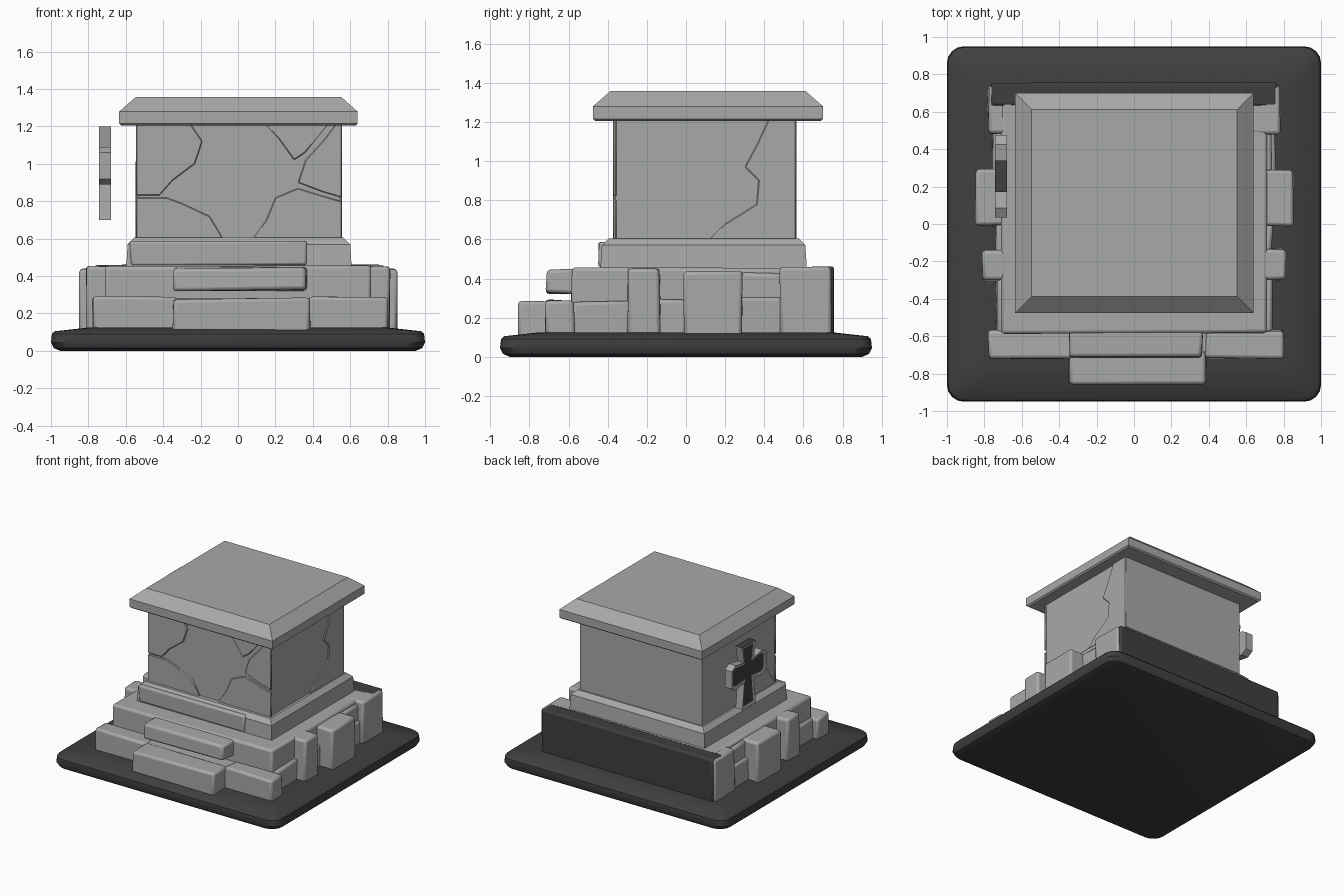
import bpy, bmesh, math, random
from mathutils import Vector

random.seed(4)
if "Cube" in bpy.data.objects:
    bpy.data.objects.remove(bpy.data.objects["Cube"])


def material(name, rgb):
    m = bpy.data.materials.new(name)
    m.use_nodes = True
    m.diffuse_color = (*rgb, 1)
    m.node_tree.nodes["Principled BSDF"].inputs["Base Color"].default_value = (*rgb, 1)
    return m


STONE = material("pale grey stone", (0.39, 0.40, 0.39))
DARK = material("charcoal stone", (0.05, 0.05, 0.05))


def finish(name, bm, mats, bevel=0, segments=2):
    bmesh.ops.recalc_face_normals(bm, faces=bm.faces)
    mesh = bpy.data.meshes.new(name)
    bm.to_mesh(mesh)
    bm.free()
    obj = bpy.data.objects.new(name, mesh)
    bpy.context.collection.objects.link(obj)
    for m in mats:
        mesh.materials.append(m)
    if bevel:
        mod = obj.modifiers.new("worn edges", "BEVEL")
        mod.width, mod.segments = bevel, segments
    bpy.ops.object.select_all(action="DESELECT")
    obj.select_set(True)
    bpy.context.view_layer.objects.active = obj
    bpy.ops.object.shade_smooth_by_angle(angle=math.radians(35))
    return obj


def tapered(name, x, y, levels, mats=(STONE,), bevel=0, jitter=0.0):
    """Stack of rectangles; each level is (inset, height)."""
    bm = bmesh.new()
    rings = []
    for inset, z in levels:
        corners = [(x[0] + inset, y[0] + inset), (x[1] - inset, y[0] + inset),
                   (x[1] - inset, y[1] - inset), (x[0] + inset, y[1] - inset)]
        rings.append([bm.verts.new([c + random.uniform(-jitter, jitter) for c in (*p, z)])
                      for p in corners])
    for low, high in zip(rings, rings[1:]):
        for i in range(4):
            j = (i + 1) % 4
            bm.faces.new((low[i], low[j], high[j], high[i]))
    bm.faces.new(rings[0])
    bm.faces.new(rings[-1])
    return finish(name, bm, mats, bevel)


def block(name, x, y, z, bevel=0.018, jitter=0.006, mats=(STONE,)):
    return tapered(name, x, y, [(0, z[0]), (0, z[1])], mats, bevel, jitter)


def patch(name, points, to_3d, depth):
    """Thin broken facing slab on a wall."""
    bm = bmesh.new()
    face = bm.faces.new([bm.verts.new(to_3d(u, v)) for u, v in points])
    out = bmesh.ops.extrude_face_region(bm, geom=[face])
    bmesh.ops.translate(bm, vec=Vector(depth),
                        verts=[v for v in out["geom"] if isinstance(v, bmesh.types.BMVert)])
    return finish(name, bm, (STONE,), 0.005, 1)


# Ground slab with rounded corners and a slightly domed top
bm = bmesh.new()
rings = []
for inset, z in [(0.05, 0), (0.015, 0.015), (0, 0.045), (0.005, 0.09), (0.02, 0.105), (0.2, 0.125)]:
    ring = []
    for cx, cy, start in [(1, 1, 0), (-1, 1, 90), (-1, -1, 180), (1, -1, 270)]:
        for k in range(5):
            a = math.radians(start + k * 22.5)
            r = 0.09
            ring.append(bm.verts.new((cx * (1 - r - inset) + r * math.cos(a),
                                      cy * (0.95 - r - inset) + r * math.sin(a), z)))
    rings.append(ring)
for low, high in zip(rings, rings[1:]):
    n = len(low)
    for i in range(n):
        bm.faces.new((low[i], low[(i + 1) % n], high[(i + 1) % n], high[i]))
bm.faces.new(rings[0])
bm.faces.new(rings[-1])
finish("ground_slab", bm, (DARK,))

# Plinth core and its front tiers
block("plinth_core", (-0.71, 0.71), (-0.585, 0.66), (0.1, 0.455), jitter=0.003)
block("lower_tier_left", (-0.78, -0.33), (-0.72, -0.57), (0.1, 0.29))
block("lower_tier_middle", (-0.35, 0.40), (-0.70, -0.5), (0.1, 0.28))
block("lower_tier_right", (0.38, 0.80), (-0.72, -0.57), (0.1, 0.29))
block("lower_step", (-0.345, 0.385), (-0.855, -0.68), (0.1, 0.28))
block("upper_step", (-0.345, 0.365), (-0.715, -0.55), (0.325, 0.445))

# Side stones, repeated on both sides: name, reach, y span, top
side_stones = [
    ("side_stone_low_front", 0.735, (-0.585, -0.29), 0.285),
    ("side_post_front", 0.81, (-0.30, -0.135), 0.45),
    ("side_stone_low_middle", 0.74, (-0.15, 0.0), 0.295),
    ("side_post_middle", 0.85, (-0.01, 0.29), 0.44),
    ("side_stone_low_back", 0.755, (0.27, 0.50), 0.30),
    ("side_stone_high_back", 0.735, (0.28, 0.50), 0.43),
    ("side_post_back", 0.78, (0.48, 0.74), 0.455),
]
for side, label in ((1, "left"), (-1, "right")):
    for name, reach, span, top in side_stones:
        block(f"{name}_{label}", sorted((side * 0.6, side * reach)), span, (0.1, top))

# Dark back wall of the plinth
block("back_wall", (-0.765, 0.765), (0.63, 0.755), (0.1, 0.462), 0.015, 0.002, (DARK,))

# Moulding, pedestal body and cap
tapered("base_moulding", (-0.59, 0.60), (-0.43, 0.61),
        [(-0.008, 0.44), (0, 0.57), (0.035, 0.605)])
block("moulding_front_panel", (-0.575, 0.37), (-0.445, -0.35), (0.46, 0.59), 0.012)
tapered("pedestal_body", (-0.54, 0.545), (-0.362, 0.565), [(0, 0.58), (0, 1.22)])
tapered("cap", (-0.635, 0.64), (-0.475, 0.70),
        [(0.012, 1.205), (0, 1.215), (0, 1.28), (0.088, 1.357)])

# Broken facing on the pedestal walls
front_patches = [
    [(-.545, 1.21), (-.25, 1.21), (-.19, 1.12), (-.23, 1.0), (-.35, .91), (-.42, .83), (-.545, .83)],
    [(-.545, .82), (-.38, .82), (-.3, .79), (-.15, .72), (-.08, .6), (-.545, .6)],
    [(.08, .6), (.15, .7), (.2, .82), (.32, .87), (.45, .83), (.555, .8), (.555, .6)],
    [(.32, .9), (.36, 1.02), (.46, 1.13), (.52, 1.21), (.555, 1.21), (.555, .82), (.45, .85)],
    [(.15, 1.21), (.22, 1.13), (.3, 1.02), (.36, 1.06), (.48, 1.21)],
]
for i, points in enumerate(front_patches):
    patch(f"front_facing_{i + 1}", points, lambda u, v: (u, -0.355, v), (0, -0.018, 0))
side_points = [(.42, 1.21), (.36, 1.08), (.30, .97), (.37, .9), (.36, .78), (.2, .68),
               (.12, .6), (.562, .6), (.562, 1.21)]
patch("left_facing", side_points, lambda u, v: (0.54, u, v), (0.016, 0, 0))
patch("right_facing", [(.2 - u, v) for u, v in side_points if v < 1],
      lambda u, v: (-0.535, u, v), (-0.012, 0, 0))

# Flared cross beside the right wall, with a dark inlaid face and dark top end
half = [(0.085, 0.70), (0.06, 0.91), (0.17, 0.89), (0.22, 0.92), (0.22, 1.06), (0.17, 1.09),
        (0.06, 1.07), (0.085, 1.20)]
outline = half + [(-u, v) for u, v in reversed(half)]
bm = bmesh.new()
back = bm.faces.new([bm.verts.new((-0.68, 0.255 + u, v)) for u, v in outline])
out = bmesh.ops.extrude_face_region(bm, geom=[back])
bmesh.ops.translate(bm, vec=(-0.062, 0, 0),
                    verts=[v for v in out["geom"] if isinstance(v, bmesh.types.BMVert)])
bm.faces.ensure_lookup_table()
bmesh.ops.recalc_face_normals(bm, faces=bm.faces)
front = min(bm.faces, key=lambda f: f.calc_center_median().x)
bmesh.ops.inset_region(bm, faces=[front], thickness=0.028, depth=-0.008)
front.material_index = 1
for f in bm.faces:
    if f.normal.z > 0.9 and f.calc_center_median().z > 1.15:
        f.material_index = 1
finish("wall_cross", bm, (STONE, DARK))
